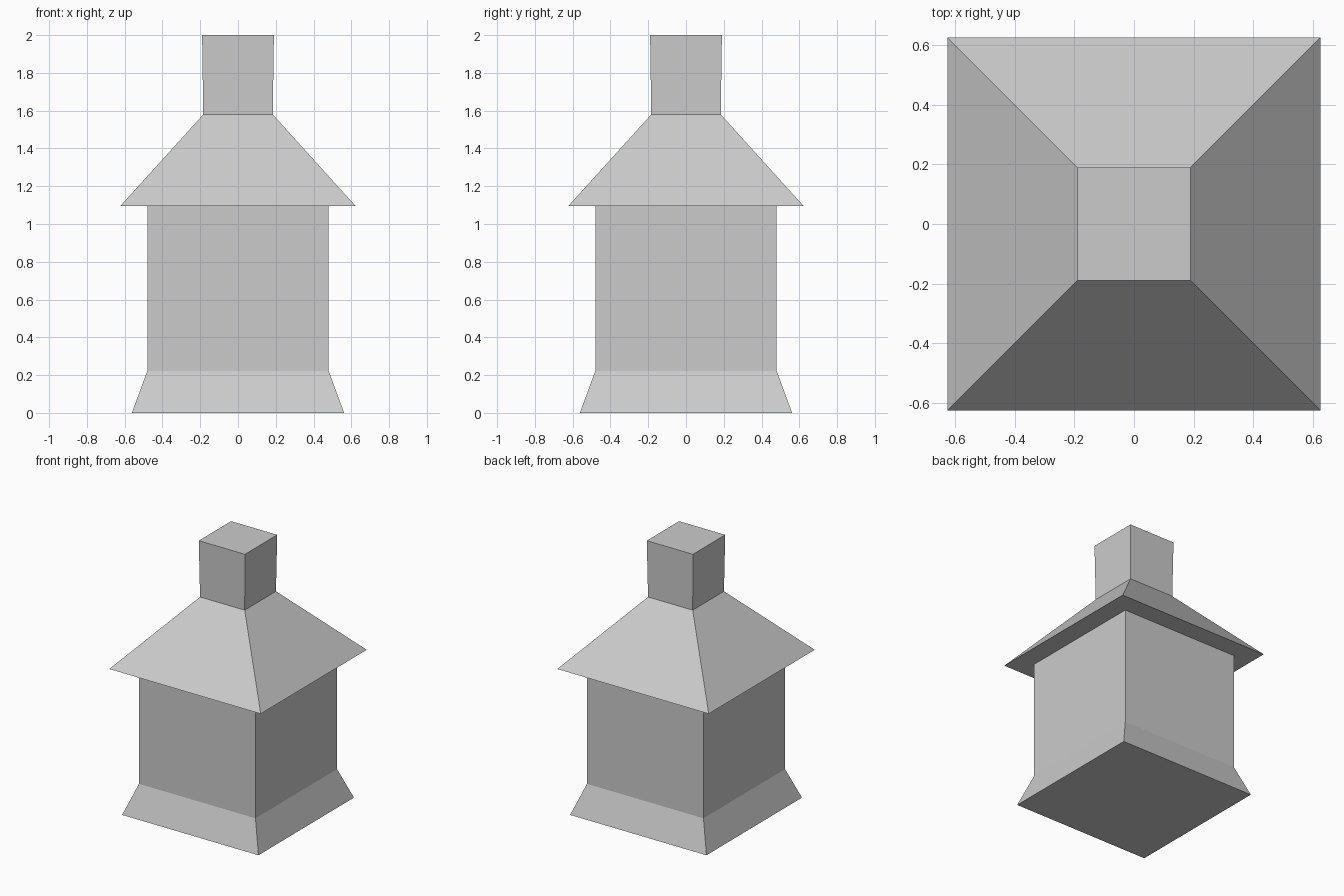
import bpy
import bmesh

cube = bpy.data.objects.get("Cube")
if cube:
    bpy.data.objects.remove(cube, do_unlink=True)

GREY = (0.6, 0.6, 0.6, 1.0)
stone = bpy.data.materials.new("plain grey")
stone.use_nodes = True
stone.diffuse_color = GREY
stone.node_tree.nodes["Principled BSDF"].inputs["Base Color"].default_value = GREY


def square_tower(name, profile):
    """Stack square rings of (half width, height) and cap both ends."""
    bm = bmesh.new()
    rings = [[bm.verts.new((sx * r, sy * r, z))
              for sx, sy in ((-1, -1), (1, -1), (1, 1), (-1, 1))]
             for r, z in profile]
    for low, high in zip(rings, rings[1:]):
        for i in range(4):
            j = (i + 1) % 4
            bm.faces.new((low[i], low[j], high[j], high[i]))
    bm.faces.new(rings[0][::-1])
    bm.faces.new(rings[-1])
    mesh = bpy.data.meshes.new(name)
    bm.to_mesh(mesh)
    bm.free()
    mesh.materials.append(stone)
    obj = bpy.data.objects.new(name, mesh)
    bpy.context.collection.objects.link(obj)
    return obj


# One continuous shell: flared base, walls, overhanging roof, chimney
square_tower("house_tower", [
    (0.562, 0.0),
    (0.48, 0.222),
    (0.48, 1.094),
    (0.624, 1.094),
    (0.184, 1.58),
    (0.19, 2.0),
])
